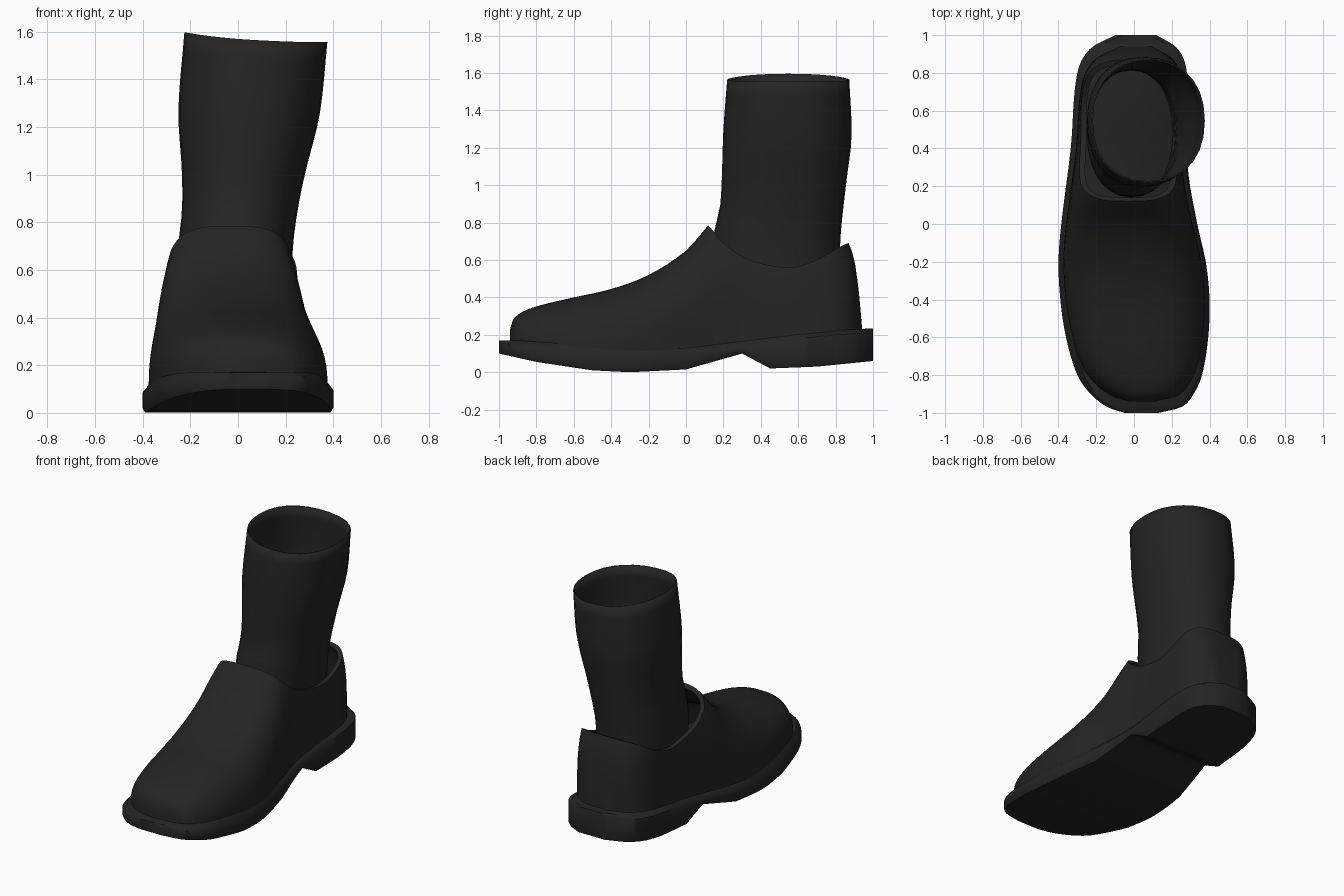
import bpy, bmesh, math

cube = bpy.data.objects.get("Cube")
if cube:
    bpy.data.objects.remove(cube, do_unlink=True)

black = bpy.data.materials.new("soft_black")
black.use_nodes = True
black.diffuse_color = (0.018, 0.018, 0.018, 1)
bsdf = next(n for n in black.node_tree.nodes if n.type == 'BSDF_PRINCIPLED')
bsdf.inputs["Base Color"].default_value = black.diffuse_color


def curve(points, smooth=True):
    """Return a function that interpolates the (position, value) points."""
    last = len(points) - 1

    def slope(i):
        a, b = points[max(i - 1, 0)], points[min(i + 1, last)]
        return (b[1] - a[1]) / (b[0] - a[0])

    def value(p):
        p = min(max(p, points[0][0]), points[last][0])
        i = 0
        while i < last - 1 and p > points[i + 1][0]:
            i += 1
        (a, va), (b, vb) = points[i], points[i + 1]
        t, span = (p - a) / (b - a), b - a
        if not smooth:
            return va + (vb - va) * t
        s = t * t * (3 - 2 * t)
        bend = t * (1 - t) * span
        return va + (vb - va) * s + bend * ((1 - t) * slope(i) - t * slope(i + 1))
    return value


def loft(name, rings, caps=True):
    """Skin a row of closed rings that share one point count."""
    bm = bmesh.new()
    rows = [[bm.verts.new(p) for p in ring] for ring in rings]
    n = len(rows[0])
    for a, b in zip(rows, rows[1:]):
        for i in range(n):
            j = (i + 1) % n
            bm.faces.new((a[i], a[j], b[j], b[i]))
    if caps:
        bm.faces.new(rows[0])
        bm.faces.new(rows[-1])
    bmesh.ops.recalc_face_normals(bm, faces=bm.faces)
    mesh = bpy.data.meshes.new(name)
    bm.to_mesh(mesh)
    bm.free()
    mesh.materials.append(black)
    obj = bpy.data.objects.new(name, mesh)
    bpy.context.collection.objects.link(obj)
    return obj


def select(obj):
    bpy.ops.object.select_all(action='DESELECT')
    obj.select_set(True)
    bpy.context.view_layer.objects.active = obj


def shade(obj, degrees):
    select(obj)
    bpy.ops.object.shade_smooth_by_angle(angle=math.radians(degrees))


def stations(count, reach):
    """Positions along the shoe, packed closely at toe and heel."""
    return [-reach * math.cos(math.pi * i / count) for i in range(count + 1)]


# Sole outline: right and left edge along the length
right_edge = curve([(-1, -.05), (-.97, -.14), (-.9, -.23), (-.8, -.3), (-.6, -.36), (-.4, -.39),
                    (-.2, -.4), (0, -.385), (.4, -.335), (.8, -.3), (.93, -.23), (1, -.1)])
left_edge = curve([(-1, .13), (-.97, .25), (-.9, .315), (-.8, .36), (-.6, .393), (-.4, .4),
                   (-.2, .38), (0, .335), (.3, .285), (.8, .28), (.93, .23), (1, .12)])
# Sole heights: underside with heel step, outer rim, and seam with the upper
underside = curve([(-1, .1), (-.8, .055), (-.5, .01), (-.3, 0), (0, .015), (.3, .1),
                   (.45, .02), (.7, .03), (1, .06)], smooth=False)
rim = curve([(-1, .16), (-.8, .125), (-.3, .085), (0, .1), (.3, .135), (.6, .18), (1, .215)])
seam = curve([(-1, .17), (-.9, .17), (-.3, .13), (0, .14), (.3, .175), (.6, .21), (1, .235)])

# Sole with a sloping welt
sole_rings = []
for y in sorted(stations(48, 1) + [.3, .45]):
    xr, xl = right_edge(y), left_edge(y)
    w, bot, mid, top = .035, underside(y), rim(y), seam(y)
    sole_rings.append([(xr + .01, y, bot), (xr, y, bot + .015), (xr, y, mid), (xr + w, y, top),
                       (xl - w, y, top), (xl, y, mid), (xl, y, bot + .015), (xl - .01, y, bot)])
sole = loft("sole", sole_rings)
shade(sole, 50)

# Shoe upper: arched sections from toe to heel
crest = curve([(-.94, .23), (-.925, .28), (-.87, .325), (-.77, .36), (-.6, .4), (-.4, .445),
               (-.2, .52), (0, .65), (.12, .785), (.25, .9), (.5, .95), (.75, .93),
               (.86, .71), (.9, .6), (.925, .42), (.94, .25)])
squareness = curve([(-1, 2.6), (-.2, 2.6), (.12, 3), (.5, 2.6), (.85, 3.8), (1, 4)])
upper_rings = []
for y in stations(56, .94):
    u = y / .94
    xr, xl = right_edge(u) + .025, left_edge(u) - .025
    mid, half = (xl + xr) / 2, (xl - xr) / 2
    base, power = seam(y) - .03, 2 / squareness(y)
    ring = []
    for i in range(33):
        a = math.pi * i / 32
        c, s = math.cos(a), max(math.sin(a), 0)
        ring.append((mid + math.copysign(half * abs(c) ** power, c), y,
                     base + (crest(y) - base) * s ** power))
    upper_rings.append(ring)
upper = loft("shoe_upper", upper_rings)
wall = upper.modifiers.new("wall", 'SOLIDIFY')
wall.thickness = .03
wall.offset = -1

# Collar opening cut through the top of the upper
collar = curve([(.12, .785), (.15, .75), (.2, .69), (.33, .605), (.55, .56),
                (.7, .6), (.82, .67), (.88, .695)])
steps = [.12 + .76 * i / 24 for i in range(25)]
profile = [(y, collar(y)) for y in steps] + [(.88, 1.3), (.12, 1.3)]
cutter = loft("collar_cutter", [[(x, y, z) for y, z in profile] for x in (-.6, .6)])
cutter.hide_render = True
cut = upper.modifiers.new("collar", 'BOOLEAN')
cut.operation = 'DIFFERENCE'
cut.solver = 'EXACT'
cut.object = cutter
select(upper)
for name in ("wall", "collar"):
    bpy.ops.object.modifier_apply(modifier=name)
bpy.data.objects.remove(cutter, do_unlink=True)
shade(upper, 45)

# Sock: leaning tube with an uneven top rim
sock_right = curve([(.22, -.24), (.69, -.25), (.85, -.235), (1, -.235), (1.26, -.25), (1.57, -.225)])
sock_left = curve([(.22, .21), (.69, .23), (.85, .25), (1, .28), (1.26, .343), (1.57, .375)])
sock_front = curve([(.22, .14), (.75, .15), (.87, .18), (1, .19), (1.3, .2), (1.57, .22)])
sock_back = curve([(.22, .82), (.7, .825), (1, .855), (1.26, .885), (1.57, .873)])
sock_rings = []
for k in range(19):
    z = .22 + 1.35 * k / 18
    x0, x1, y0, y1 = sock_right(z), sock_left(z), sock_front(z), sock_back(z)
    ring = []
    for i in range(28):
        a = 2 * math.pi * i / 28
        c, s = math.cos(a), math.sin(a)
        lean = (-.02 * c + .006 * math.cos(2 * a)) * (k / 18) ** 4
        ring.append(((x0 + x1) / 2 + (x1 - x0) / 2 * math.copysign(abs(c) ** .9, c),
                     (y0 + y1) / 2 + (y1 - y0) / 2 * math.copysign(abs(s) ** .9, s), z + lean))
    sock_rings.append(ring)
sock = loft("sock", sock_rings, caps=False)
knit = sock.modifiers.new("knit", 'SOLIDIFY')
knit.thickness = .008
knit.offset = -1
shade(sock, 60)
